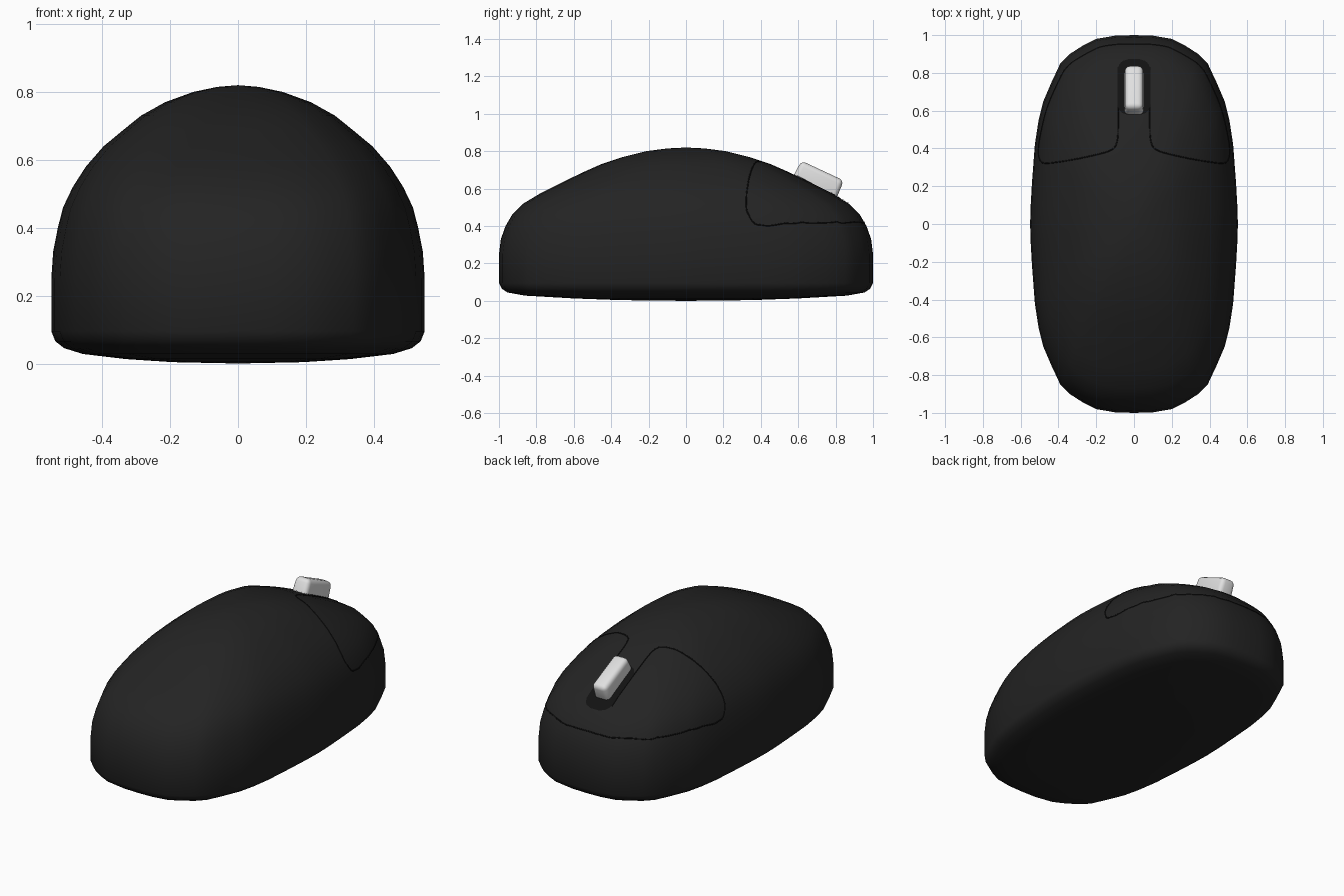
import bpy, bmesh, math
from mathutils import Vector
from mathutils.bvhtree import BVHTree

if "Cube" in bpy.data.objects:
    bpy.data.objects.remove(bpy.data.objects["Cube"])


def material(name, v):
    m = bpy.data.materials.new(name)
    m.diffuse_color = (v, v, v, 1)
    m.use_nodes = True
    m.node_tree.nodes["Principled BSDF"].inputs["Base Color"].default_value = m.diffuse_color
    return m


black = material("matte black", 0.017)
seam_black = material("seam black", 0.006)
white = material("wheel white", 0.75)


def add_object(name, bm, mat):
    bmesh.ops.recalc_face_normals(bm, faces=bm.faces)
    me = bpy.data.meshes.new(name)
    bm.to_mesh(me)
    me.materials.append(mat)
    me.polygons.foreach_set("use_smooth", [True] * len(me.polygons))
    ob = bpy.data.objects.new(name, me)
    bpy.context.collection.objects.link(ob)
    return ob


# Body shell: plan outline (one quarter) lofted through scaled layers
quarter = [(.55, 0), (.547, .1), (.54, .22), (.525, .42), (.505, .55), (.48, .65), (.437, .75),
           (.39, .85), (.34, .9), (.27, .945), (.2, .98), (.1, .997), (0, 1)]
half = quarter + [(-x, y) for x, y in quarter[-2::-1]]
outline = half + [(x, -y) for x, y in half[-2:0:-1]]
layers = [(.004, .35, .35), (.013, .6, .6), (.028, .83, .86), (.045, .93, .955), (.065, .978, .985),
          (.095, 1, 1), (.25, 1, 1), (.33, .99, .99), (.40, .965, .965), (.46, .937, .93),
          (.52, .885, .87), (.58, .815, .77), (.64, .72, .65), (.69, .61, .545),
          (.73, .52, .455), (.77, .39, .335), (.80, .24, .215), (.815, .11, .1)]
bm = bmesh.new()
rings = [[bm.verts.new((x * sx, y * sy, z)) for x, y in outline] for z, sx, sy in layers]
n = len(outline)
for a, b in zip(rings, rings[1:]):
    for i in range(n):
        j = (i + 1) % n
        bm.faces.new((a[i], a[j], b[j], b[i]))
for ring, z in ((rings[0], 0), (rings[-1], .82)):
    tip = bm.verts.new((0, 0, z))
    for i in range(n):
        bm.faces.new((ring[i], ring[(i + 1) % n], tip))
bmesh.ops.recalc_face_normals(bm, faces=bm.faces)
tree = BVHTree.FromBMesh(bm)
add_object("mouse_body", bm, black)


def on_surface(x, y, lift):
    hit, normal, _, _ = tree.ray_cast(Vector((x, y, 2)), Vector((0, 0, -1)))
    return hit + normal * lift


# Button seams: fine lines laid along the surface
path = [(0, .953), (.1, .95), (.19, .933), (.325, .858), (.372, .808), (.458, .62), (.499, .45),
        (.506, .37), (.49, .328), (.45, .322), (.3, .345), (.15, .38), (.103, .405),
        (.086, .46), (.084, .6), (.084, .83)]


def smooth_path(pts, steps=10):
    p = [Vector(q) for q in pts]
    p = [2 * p[0] - p[1]] + p + [2 * p[-1] - p[-2]]
    out = []
    for a, b, c, d in zip(p, p[1:], p[2:], p[3:]):
        for k in range(steps):
            t = k / steps
            m0 = (c - a) * .5 * min(1, (c - b).length / (b - a).length)
            m1 = (d - b) * .5 * min(1, (c - b).length / (d - c).length)
            out.append(b * (2 * t**3 - 3 * t**2 + 1) + m0 * (t**3 - 2 * t**2 + t)
                       + c * (3 * t**2 - 2 * t**3) + m1 * (t**3 - t**2))
    return out + [p[-2]]


for side, label in ((1, "right"), (-1, "left")):
    bm = bmesh.new()
    pts = [on_surface(side * q.x, q.y, -.001) for q in smooth_path(path)]
    prev = None
    for i, p in enumerate(pts):
        d = (pts[min(i + 1, len(pts) - 1)] - pts[max(i - 1, 0)]).normalized()
        u = d.cross(Vector((0, 0, 1))).normalized()
        v = d.cross(u)
        ring = [bm.verts.new(p + .004 * (u * math.cos(a) + v * math.sin(a)))
                for a in [k * math.tau / 6 for k in range(6)]]
        if prev:
            for k in range(6):
                bm.faces.new((prev[k], prev[(k + 1) % 6], ring[(k + 1) % 6], ring[k]))
        prev = ring
    add_object("button_seam_" + label, bm, seam_black)

# Wheel slot: dark rounded plate following the surface
bm = bmesh.new()
y0, y1, w, r = .575, .872, .086, .06
rows = []
for i in range(31):
    y = y0 + (y1 - y0) * i / 30
    e = max(0, r - min(y - y0, y1 - y))
    hw = w - r + math.sqrt(max(0, r * r - e * e))
    rows.append([bm.verts.new(on_surface(hw * k / 4, y, .003)) for k in range(-4, 5)])
for a, b in zip(rows, rows[1:]):
    for k in range(8):
        bm.faces.new((a[k], a[k + 1], b[k + 1], b[k]))
add_object("wheel_slot", bm, seam_black)

# Scroll wheel: tilted rounded bar narrowing to the top
bm = bmesh.new()
bmesh.ops.create_cube(bm, size=1)
for v in bm.verts:
    top = v.co.z > 0
    v.co = Vector((v.co.x * (.094 if top else .104), v.co.y * (.25 if top else .262), v.co.z * .12))
bmesh.ops.bevel(bm, geom=bm.edges[:], offset=.026, segments=4, profile=.5, affect='EDGES')
wheel = add_object("scroll_wheel", bm, white)
wheel.location = (0, .705, .642)
wheel.rotation_euler = (math.radians(-25), 0, 0)
